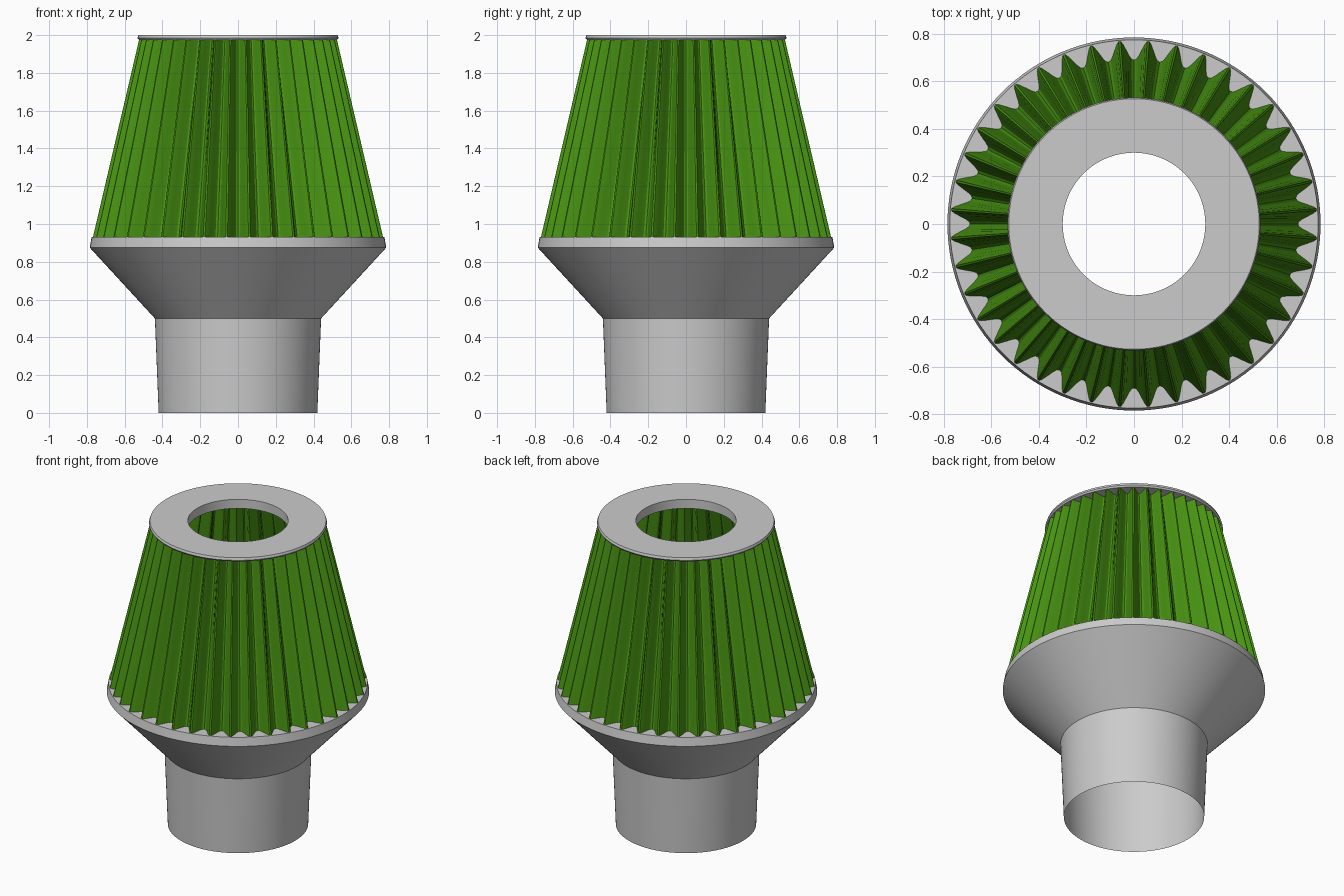
import bpy
from math import sin, cos, pi, radians

cube = bpy.data.objects.get("Cube")
if cube:
    bpy.data.objects.remove(cube, do_unlink=True)


def make_material(name, rgb):
    mat = bpy.data.materials.new(name)
    mat.use_nodes = True
    mat.diffuse_color = (*rgb, 1)
    mat.node_tree.nodes["Principled BSDF"].inputs["Base Color"].default_value = (*rgb, 1)
    return mat


grey = make_material("light grey", (0.6, 0.6, 0.6))
green = make_material("filter green", (0.066, 0.30, 0.006))


def build(name, rings, mat, closed=False):
    """Skin a stack of equal closed rings into one smooth shaded object."""
    n = len(rings[0])
    verts = [v for ring in rings for v in ring]
    faces = []
    for k in range(len(rings) if closed else len(rings) - 1):
        a, b = k * n, (k + 1) % len(rings) * n
        for i in range(n):
            j = (i + 1) % n
            faces.append((a + i, a + j, b + j, b + i))
    mesh = bpy.data.meshes.new(name)
    mesh.from_pydata(verts, [], faces)
    mesh.materials.append(mat)
    obj = bpy.data.objects.new(name, mesh)
    bpy.context.collection.objects.link(obj)
    bpy.ops.object.select_all(action="DESELECT")
    obj.select_set(True)
    bpy.context.view_layer.objects.active = obj
    bpy.ops.object.shade_smooth_by_angle(angle=radians(30))
    return obj


def lathe(name, profile, mat, closed=False, steps=128):
    rings = [[(r * cos(2 * pi * i / steps), r * sin(2 * pi * i / steps), z)
              for i in range(steps)] for r, z in profile]
    return build(name, rings, mat, closed)


# Neck tube, flared funnel and rim with a flat seat for the pleats
lathe("neck_and_funnel",
      [(0.42, 0), (0.44, 0.5), (0.785, 0.875), (0.775, 0.93), (0.62, 0.93)], grey)

# Top plate: a thin disc with a lip hanging inside its hole
lathe("top_plate",
      [(0.30, 1.94), (0.31, 1.94), (0.31, 1.975), (0.525, 1.975),
       (0.532, 1.985), (0.527, 2.0), (0.30, 2.0)], grey, closed=True)

# Pleated filter: rounded valleys and narrow ridges, tapering upwards
PLEATS = 40
DEPTH = 0.08
half = [(0, 0), (0.10, 0.06), (0.19, 0.25), (0.29, 0.55), (0.39, 0.85), (0.46, 1)]
pleat = half + [(1 - t, h) for t, h in reversed(half[1:])]


def pleat_ring(peak, z):
    ring = []
    for p in range(PLEATS):
        for t, h in pleat:
            angle = 2 * pi * (p + t) / PLEATS
            r = peak - DEPTH * (1 - h)
            ring.append((r * cos(angle), r * sin(angle), z))
    return ring


build("pleated_filter", [pleat_ring(0.77, 0.93), pleat_ring(0.525, 1.976)], green)
